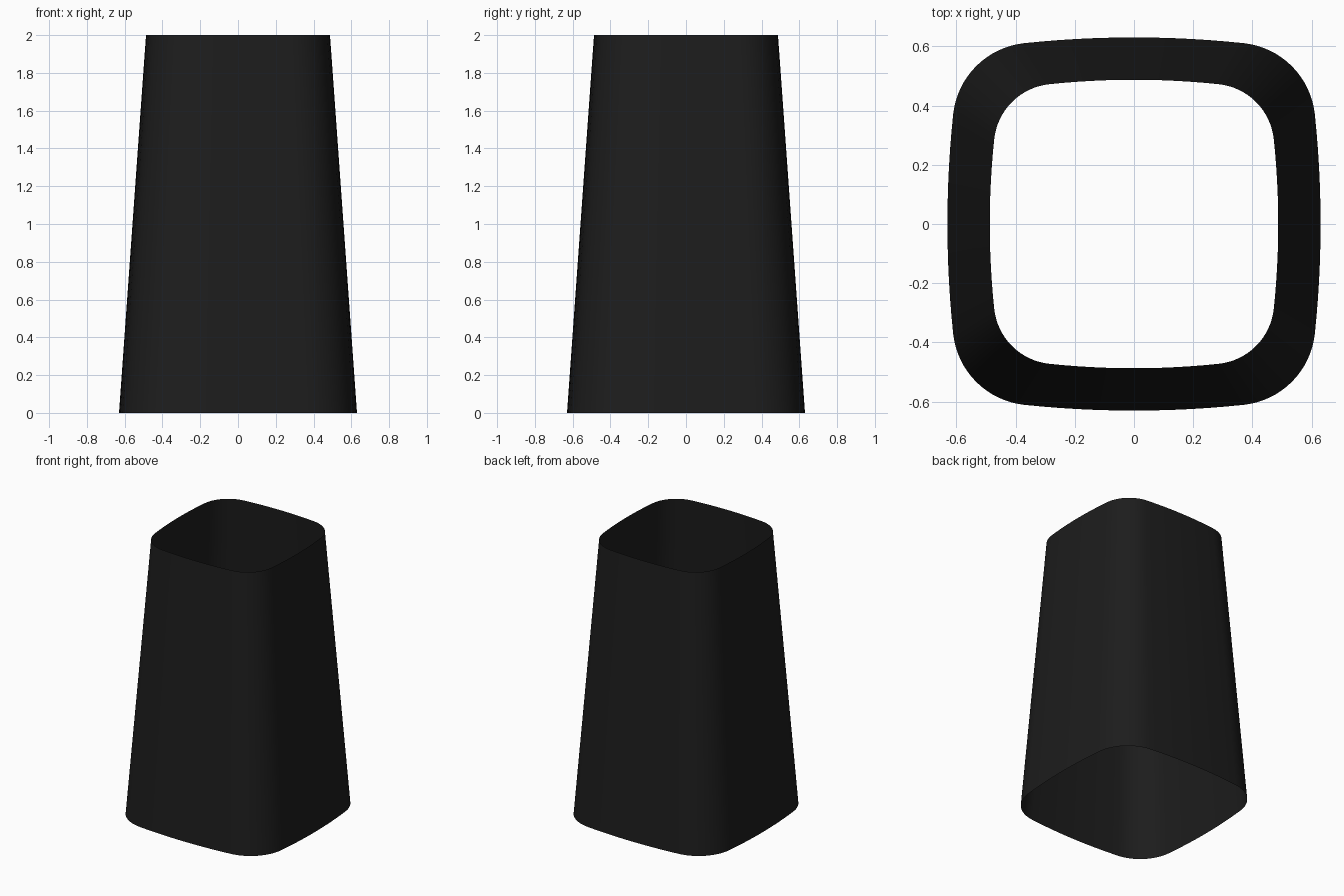
import bpy, bmesh, math

if "Cube" in bpy.data.objects:
    bpy.data.objects.remove(bpy.data.objects["Cube"])

# Rounded-square section with gently bulging sides (half width 0.63 at the base)
TILT = math.radians(6)
HALF = 0.37
SIDE_R = HALF / math.sin(TILT)
EDGE = 0.63 - SIDE_R * (1 - math.cos(TILT))
CORNER_R = (EDGE - HALF) / (math.cos(TILT) - math.sin(TILT))
CORNER_C = EDGE - CORNER_R * math.cos(TILT)


def arc(cx, cy, r, a0, a1, n):
    return [(cx + r * math.cos(a0 + (a1 - a0) * i / n),
             cy + r * math.sin(a0 + (a1 - a0) * i / n)) for i in range(n)]


quarter = (arc(0.63 - SIDE_R, 0, SIDE_R, -TILT, TILT, 12)
           + arc(CORNER_C, CORNER_C, CORNER_R, TILT, math.pi / 2 - TILT, 16))
section = []
for k in range(4):
    c, s = round(math.cos(k * math.pi / 2)), round(math.sin(k * math.pi / 2))
    section += [(c * x - s * y, s * x + c * y) for x, y in quarter]

# Tapered sleeve, open at both ends
bm = bmesh.new()
rings = [[bm.verts.new((x * f, y * f, z)) for x, y in section]
         for z, f in ((0, 1.0), (2, 0.487 / 0.63))]
n = len(section)
for i in range(n):
    j = (i + 1) % n
    bm.faces.new((rings[0][i], rings[0][j], rings[1][j], rings[1][i]))
mesh = bpy.data.meshes.new("tapered_sleeve")
bm.to_mesh(mesh)
bm.free()
sleeve = bpy.data.objects.new("tapered_sleeve", mesh)
bpy.context.collection.objects.link(sleeve)
mesh.shade_smooth()

# Black finish
black = bpy.data.materials.new("black")
black.diffuse_color = (0.012, 0.012, 0.012, 1)
black.use_nodes = True
black.node_tree.nodes["Principled BSDF"].inputs["Base Color"].default_value = black.diffuse_color
mesh.materials.append(black)
